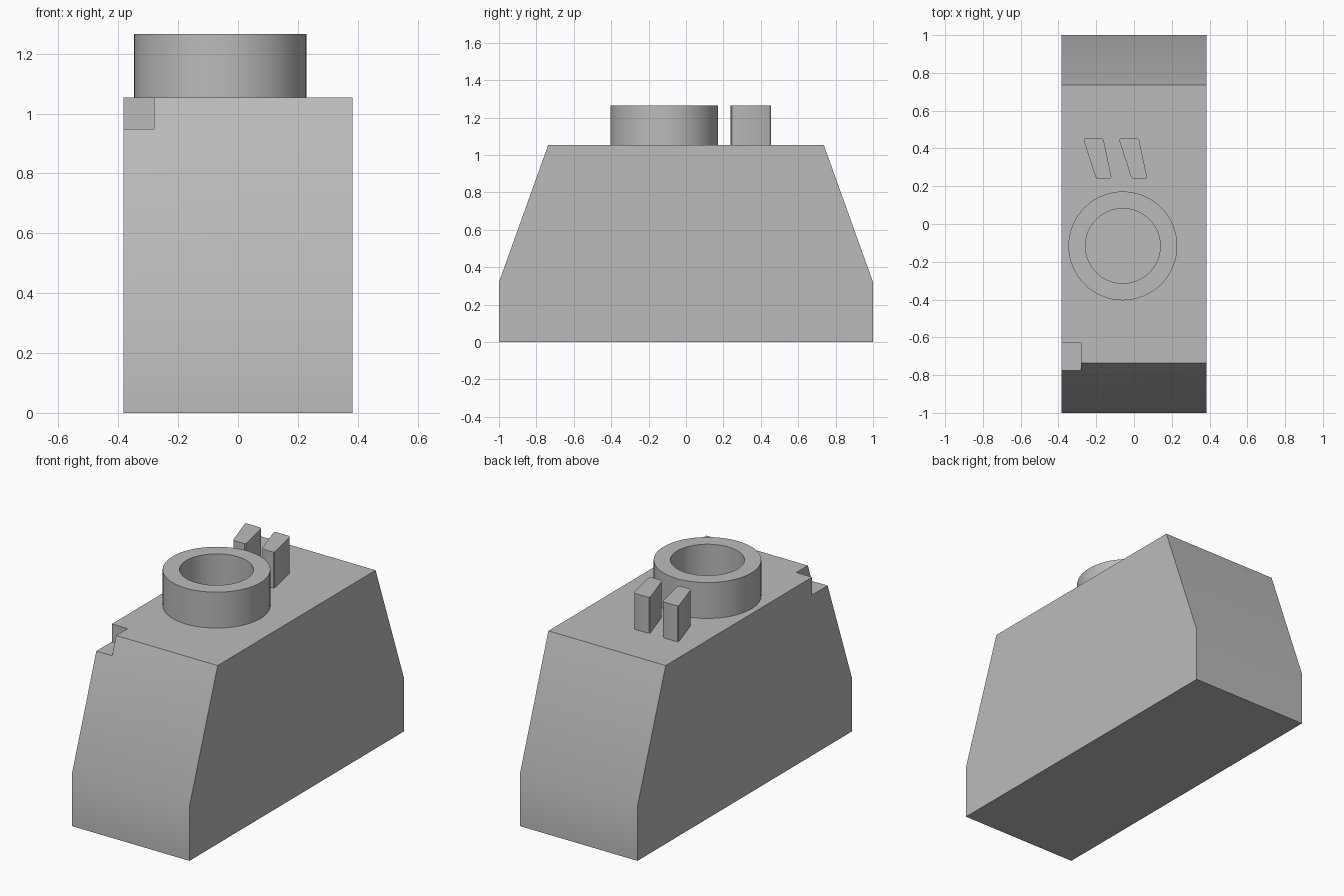
import bpy, bmesh, math
from mathutils import Vector

if "Cube" in bpy.data.objects:
    bpy.data.objects.remove(bpy.data.objects["Cube"], do_unlink=True)

# Single flat colour
GREY = (0.5, 0.5, 0.5, 1)
grey = bpy.data.materials.new("plain grey")
grey.use_nodes = True
grey.diffuse_color = GREY
grey.node_tree.nodes["Principled BSDF"].inputs["Base Color"].default_value = GREY

HALF_W, DECK, TOP = 0.383, 1.053, 1.265


def prism(name, loops, depth):
    """Extrude matching loops of points along depth; a second loop is a hole."""
    bm = bmesh.new()
    rings = [([bm.verts.new(p) for p in lp],
              [bm.verts.new(Vector(p) + Vector(depth)) for p in lp]) for lp in loops]
    n = len(loops[0])
    for a, b in rings:
        for i in range(n):
            j = (i + 1) % n
            bm.faces.new((a[i], a[j], b[j], b[i]))
    for level in (0, 1):
        if len(rings) == 1:
            bm.faces.new(rings[0][level])
        else:
            o, h = rings[0][level], rings[1][level]
            for i in range(n):
                j = (i + 1) % n
                bm.faces.new((o[i], o[j], h[j], h[i]))
    bmesh.ops.recalc_face_normals(bm, faces=bm.faces)
    mesh = bpy.data.meshes.new(name)
    bm.to_mesh(mesh)
    bm.free()
    mesh.materials.append(grey)
    ob = bpy.data.objects.new(name, mesh)
    bpy.context.collection.objects.link(ob)
    return ob


def smooth(ob):
    bpy.ops.object.select_all(action='DESELECT')
    ob.select_set(True)
    bpy.context.view_layer.objects.active = ob
    bpy.ops.object.shade_smooth_by_angle(angle=math.radians(30))


# Body: tapered side profile extruded across the width
half = [(1, 0), (1, 0.32), (0.737, DECK)]
profile = half + [(-y, z) for y, z in reversed(half)]
body = prism("body", [[(-HALF_W, y, z) for y, z in profile]], (2 * HALF_W, 0, 0))

# Corner notch cut from the top front edge
notch = prism("notch_cutter", [[(-0.5, -0.9, 0.948), (-0.28, -0.9, 0.948),
                                (-0.28, -0.63, 0.948), (-0.5, -0.63, 0.948)]], (0, 0, 0.3))
notch.hide_render = True
notch.hide_viewport = True
cut = body.modifiers.new("notch", 'BOOLEAN')
cut.operation = 'DIFFERENCE'
cut.solver = 'EXACT'
cut.object = notch
smooth(body)

# Round collar standing on the deck
SIDES = 64


def circle(r):
    return [(-0.059 + r * math.cos(math.tau * i / SIDES),
             -0.116 + r * math.sin(math.tau * i / SIDES), DECK) for i in range(SIDES)]


collar = prism("collar", [circle(0.288), circle(0.198)], (0, 0, TOP - DECK))
smooth(collar)

# Two slanted posts with softened upright edges
outline = [(-0.27, 0.455), (-0.163, 0.455), (-0.117, 0.238), (-0.2, 0.238)]
for side, shift in (("right", 0), ("left", 0.188)):
    post = prism(side + "_post", [[(x + shift, y, DECK) for x, y in outline]], (0, 0, TOP - DECK))
    bm = bmesh.new()
    bm.from_mesh(post.data)
    upright = [e for e in bm.edges if abs(e.verts[0].co.z - e.verts[1].co.z) > 0.1]
    bmesh.ops.bevel(bm, geom=upright, offset=0.015, segments=3, profile=0.5, affect='EDGES')
    bm.to_mesh(post.data)
    bm.free()
    smooth(post)
